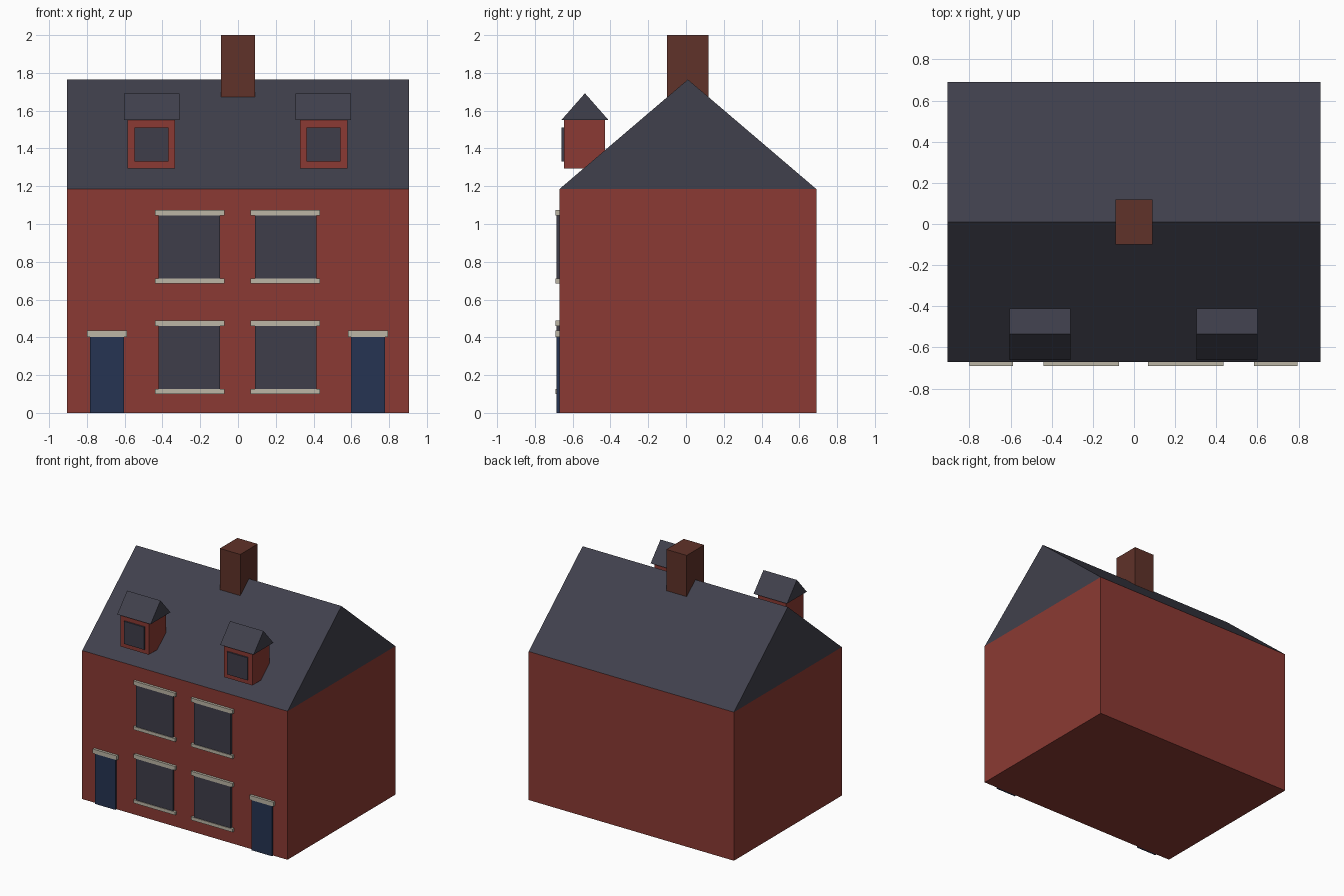
import bpy, bmesh


def material(name, srgb):
    col = [((c / 255 + 0.055) / 1.055) ** 2.4 for c in srgb] + [1.0]
    m = bpy.data.materials.new(name)
    m.use_nodes = True
    m.diffuse_color = col
    m.node_tree.nodes["Principled BSDF"].inputs["Base Color"].default_value = col
    return m


def finish(name, bm, mat):
    bmesh.ops.recalc_face_normals(bm, faces=bm.faces)
    me = bpy.data.meshes.new(name)
    bm.to_mesh(me)
    bm.free()
    me.materials.append(mat)
    ob = bpy.data.objects.new(name, me)
    bpy.context.scene.collection.objects.link(ob)
    return ob


def prism(name, profile, x0, x1, mat):
    """Extrude a closed (y, z) profile from x0 to x1."""
    bm = bmesh.new()
    face = bm.faces.new([bm.verts.new((x0, y, z)) for y, z in profile])
    ext = bmesh.ops.extrude_face_region(bm, geom=[face])["geom"]
    moved = [v for v in ext if isinstance(v, bmesh.types.BMVert)]
    bmesh.ops.translate(bm, verts=moved, vec=(x1 - x0, 0, 0))
    return finish(name, bm, mat)


def box(name, x, y, z, mat):
    profile = [(y[0], z[0]), (y[1], z[0]), (y[1], z[1]), (y[0], z[1])]
    return prism(name, profile, x[0], x[1], mat)


def gable(name, x, y, z, mat):
    profile = [(y[0], z[0]), (y[1], z[0]), ((y[0] + y[1]) / 2, z[1])]
    return prism(name, profile, x[0], x[1], mat)


def sided(sign, x0, x1):
    """Mirror an x range to the chosen side."""
    return sorted((sign * x0 - 0.0025, sign * x1 - 0.0025))


old = bpy.data.objects.get("Cube")
if old:
    bpy.data.objects.remove(old, do_unlink=True)

brick = material("red brick", (139, 58, 51))
slate = material("dark slate", (64, 64, 76))
glass = material("dark glass", (62, 61, 74))
stone = material("pale stone", (188, 182, 166))
paint = material("navy door paint", (38, 52, 82))
clay = material("brown chimney brick", (96, 50, 41))

# Main house
FRONT, BACK, EAVES = -0.67, 0.69, 1.185
WIDTH = (-0.906, 0.906)
box("house_walls", WIDTH, (FRONT, BACK), (0, EAVES), brick)
gable("main_roof", WIDTH, (FRONT, BACK), (EAVES, 1.765), slate)
box("chimney", (-0.09, 0.09), (-0.10, 0.12), (1.6, 2.0), clay)

PANE, TRIM = (-0.685, FRONT), (-0.69, FRONT)
for sign, side in ((1, "left"), (-1, "right")):
    # Windows with lintel and sill, on both floors
    for floor, base in (("lower", 0.127), ("upper", 0.712)):
        top = base + 0.332
        tag = f"{side}_{floor}_window"
        box(tag + "_pane", sided(sign, 0.092, 0.418), PANE, (base, top), glass)
        wide = sided(sign, 0.07, 0.437)
        box(tag + "_lintel", wide, TRIM, (top, top + 0.031), stone)
        box(tag + "_sill", wide, TRIM, (base - 0.026, base), stone)

    # Door with lintel
    box(side + "_door", sided(sign, 0.6, 0.782), PANE, (0, 0.402), paint)
    box(side + "_door_lintel", sided(sign, 0.585, 0.797), TRIM, (0.402, 0.436), stone)

    # Dormer
    box(side + "_dormer_walls", sided(sign, 0.332, 0.582), (-0.647, -0.428), (1.295, 1.55), brick)
    box(side + "_dormer_pane", sided(sign, 0.365, 0.545), (-0.658, -0.647), (1.33, 1.51), glass)
    gable(side + "_dormer_roof", sided(sign, 0.307, 0.602), (-0.66, -0.41), (1.55, 1.692), slate)
